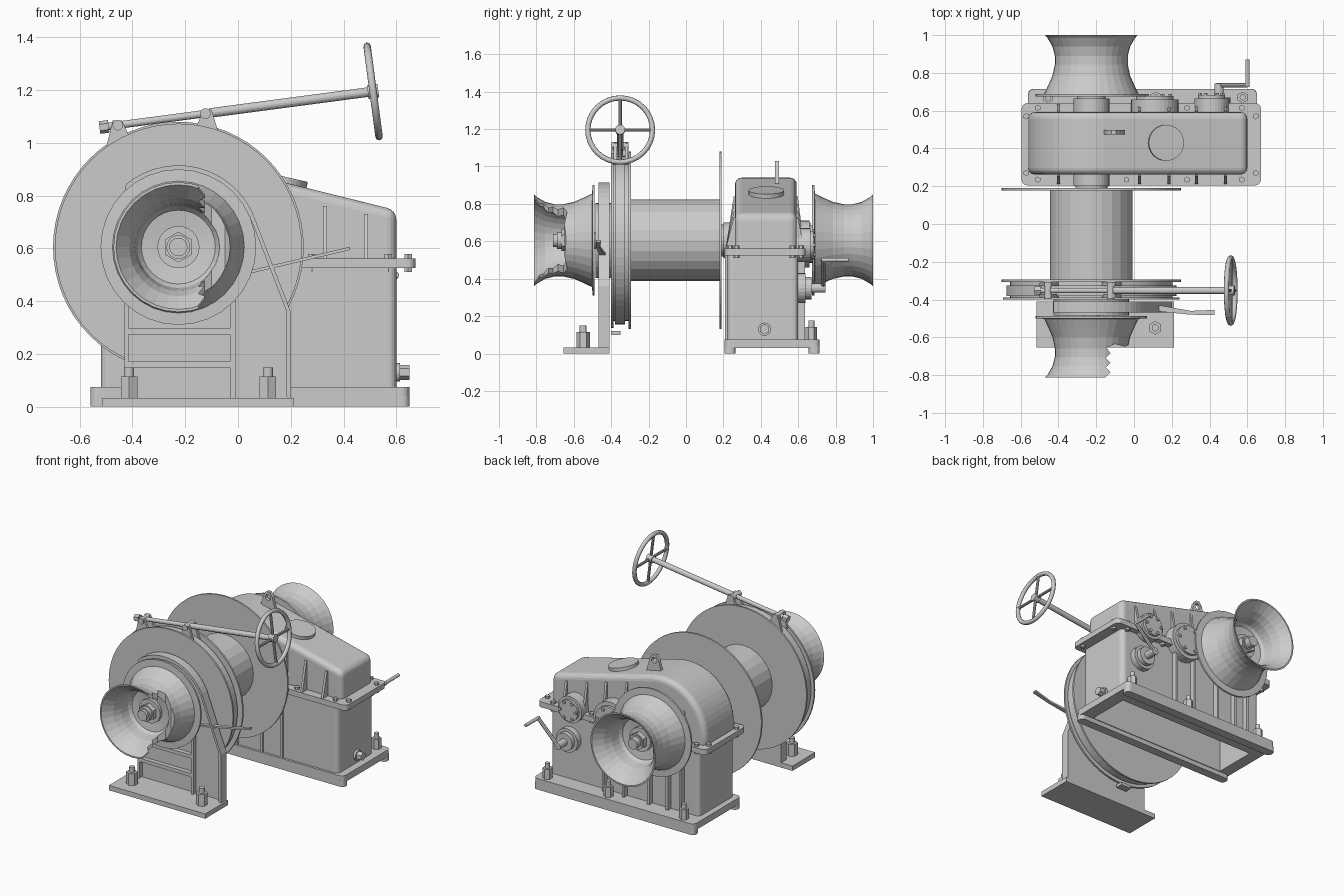
import bpy, bmesh
from math import sin, cos, pi, radians
from mathutils import Vector

if "Cube" in bpy.data.objects:
    bpy.data.objects.remove(bpy.data.objects["Cube"])

AX, AZ = -0.226, 0.605            # main shaft axis (runs along y)

def mesh_obj(name, bm):
    bmesh.ops.recalc_face_normals(bm, faces=bm.faces)
    me = bpy.data.meshes.new(name)
    bm.to_mesh(me)
    bm.free()
    ob = bpy.data.objects.new(name, me)
    bpy.context.collection.objects.link(ob)
    return ob

def prism(name, pts, a, b, axis='y'):
    """Extrude a 2D profile from a to b (xz profile along y, or xy profile along z)."""
    bm = bmesh.new()
    mk = (lambda p, t: (p[0], t, p[1])) if axis == 'y' else (lambda p, t: (p[0], p[1], t))
    lo, hi = ([bm.verts.new(mk(p, t)) for p in pts] for t in (a, b))
    bm.faces.new(lo)
    bm.faces.new(hi)
    for i in range(len(pts)):
        j = (i + 1) % len(pts)
        bm.faces.new((lo[i], lo[j], hi[j], hi[i]))
    return mesh_obj(name, bm)

def rbox(name, x0, x1, y0, y1, z0, z1, r=0):
    """Box, with vertical corners rounded when r > 0."""
    if not r:
        return prism(name, [(x0, y0), (x1, y0), (x1, y1), (x0, y1)], z0, z1, 'z')
    pts = []
    for k, (cx, cy) in enumerate([(x1 - r, y1 - r), (x0 + r, y1 - r), (x0 + r, y0 + r), (x1 - r, y0 + r)]):
        pts += [(cx + r * cos((k + t / 4) * pi / 2), cy + r * sin((k + t / 4) * pi / 2)) for t in range(5)]
    return prism(name, pts, z0, z1, 'z')

def rod(name, a, b, r, n=24):
    a, b = Vector(a), Vector(b)
    bm = bmesh.new()
    bmesh.ops.create_cone(bm, cap_ends=True, segments=n, radius1=r, radius2=r, depth=(b - a).length)
    ob = mesh_obj(name, bm)
    ob.rotation_euler = (b - a).to_track_quat('Z', 'Y').to_euler()
    ob.location = (a + b) / 2
    return ob

def disc(name, y0, y1, r, n=64, x=AX, z=AZ):
    return rod(name, (x, y0, z), (x, y1, z), r, n)

def lathe(name, prof, n=32):
    """Spin a closed (radius, y) profile round the main shaft."""
    bm = bmesh.new()
    rings = [[bm.verts.new((AX + r * cos(2 * pi * k / n), y, AZ + r * sin(2 * pi * k / n)))
              for r, y in prof] for k in range(n)]
    for k in range(n):
        p, q = rings[k], rings[(k + 1) % n]
        for i in range(len(prof)):
            j = (i + 1) % len(prof)
            bm.faces.new((p[i], p[j], q[j], q[i]))
    return mesh_obj(name, bm)

def cut(ob, cutter):
    m = ob.modifiers.new('cut', 'BOOLEAN')
    m.operation, m.object, m.solver = 'DIFFERENCE', cutter, 'EXACT'
    bpy.context.view_layer.objects.active = ob
    bpy.ops.object.modifier_apply(modifier=m.name)
    bpy.data.objects.remove(cutter)

def bolt(name, x, y, z, s=1.0):
    rod(name + '_nut', (x, y, z), (x, y, z + 0.085 * s), 0.038 * s, 6)
    rod(name + '_stud', (x, y, z), (x, y, z + 0.09 * s + 0.03), 0.02 * s, 12)

def arc(r, a0, a1, n):
    ang = [radians(a0 + (a1 - a0) * i / n) for i in range(n + 1)]
    return [(AX + r * cos(a), AZ + r * sin(a)) for a in ang]

# gearbox lower case and base frame, hollow from below, on two foot rails
case = rbox('gearbox_case', -0.52, 0.6, 0.22, 0.6, 0.04, 0.53, 0.03)
base = rbox('gearbox_base', -0.56, 0.65, 0.205, 0.715, 0.03, 0.075, 0.03)
for part in (case, base):
    cut(part, rbox('cavity', -0.48, 0.56, 0.27, 0.56, -0.1, 0.48))
for i, y in enumerate((0.205, 0.655)):
    rbox(f'foot_rail_{i}', -0.56, 0.65, y, y + 0.06, 0, 0.04, 0.025)
for i, x in enumerate((-0.455, 0.115, 0.575)):
    bolt(f'base_bolt_{i}', x, 0.67, 0.075, 0.8)

# split flange with bolts
rbox('split_flange', -0.595, 0.672, 0.205, 0.64, 0.525, 0.562, 0.03)
for i, (x, y) in enumerate([(-0.57, .27), (-0.57, .57), (.645, .27), (.645, .57), (-.51, .235),
                            (.57, .235), (.28, .235), (-.04, .235), (-.51, .615), (.57, .615), (.28, .615)]):
    rod(f'flange_bolt_{i}', (x, y, 0.51), (x, y, 0.578), 0.016, 6)

# domed cover: arc over the shaft, sloping to the right end
cover = prism('gearbox_cover', [(0.6, 0.53), (0.6, 0.745)] + arc(0.335, 73, 193, 20), 0.262, 0.592)
m = cover.modifiers.new('bevel', 'BEVEL')
m.width, m.segments, m.limit_method, m.angle_limit = 0.035, 4, 'ANGLE', radians(50)
rod('inspection_hatch', (0.16, 0.43, 0.82), (0.172, 0.43, 0.873), 0.095, 32)
lug = prism('lifting_lug', [(-0.16, 0.93), (-0.05, 0.91), (-0.075, 1.0), (-0.095, 1.028),
                            (-0.12, 1.028), (-0.14, 1.0)], 0.475, 0.497)
cut(lug, disc('lug_cutter', 0.4, 0.6, 0.02, 16, -0.107, 0.99))

# stiffening ribs on cover (tapered) and case
for i, (x, zt) in enumerate([(-0.4, .76), (0.03, .84), (0.185, .8), (0.33, .76), (0.485, .73)]):
    for s, y0, y1 in ((0, 0.27, 0.21), (1, 0.585, 0.635)):
        rib = rbox(f'cover_rib_{i}_{s}', x - .008, x + .008, y0, y1, 0.55, zt)
        for v in rib.data.vertices:
            if v.co.z > 0.6 and abs(v.co.y - y1) < 1e-4:
                v.co.y = y0 + (y1 - y0) * 0.25
for i, x in enumerate((-0.4, -0.3, -0.16, 0.03, 0.18)):
    rbox(f'case_rib_back_{i}', x - .008, x + .008, 0.59, 0.635, 0.07, 0.53)
    rbox(f'case_rib_front_{i}', x - .008, x + .008, 0.208, 0.24, 0.07, 0.53)

# bearing housings with bolted caps
for nm, x, z, r, y0, y1 in (('main_back', AX, AZ, .095, .55, .665), ('main_front', AX, AZ, .095, .3, .2),
                            ('middle', .11, .585, .125, .55, .66), ('input', .41, .58, .09, .55, .665)):
    d = 1 if y1 > y0 else -1
    disc(nm + '_bearing', y0, y1, r, 32, x, z)
    disc(nm + '_cap', y1, y1 + d * .018, r * .8, 32, x, z)
    for k in range(6):
        disc(f'{nm}_cap_bolt_{k}', y1, y1 + d * .028, 0.011, 6,
             x + r * .65 * cos(k * pi / 3), z + r * .65 * sin(k * pi / 3))

# pump with hand crank, drain plug
for nm, y0, y1, r in (('body', .58, .64, .08), ('cap', .64, .67, .06), ('spindle', .66, .745, .025)):
    disc('pump_' + nm, y0, y1, r, 24, 0.45, 0.35)
rod('crank_arm', (0.44, 0.735, 0.34), (0.6, 0.735, 0.5), 0.012, 8)
rod('crank_handle', (0.6, 0.725, 0.5), (0.6, 0.87, 0.5), 0.011, 12)
rod('drain_boss', (0.59, 0.42, 0.13), (0.615, 0.42, 0.13), 0.035, 24)
rod('drain_plug', (0.61, 0.42, 0.13), (0.65, 0.42, 0.13), 0.028, 6)

# main shaft, rope drum, flanges, brake drum, stand bearing
for nm, y0, y1, r, n in (('main_shaft', -.69, .86, .045, 24), ('shaft_collar', .17, .21, .085, 24),
                         ('rope_drum', -.3, .18, .218, 24), ('drum_flange_back', .178, .19, .475, 64),
                         ('drum_flange_front', -.307, -.295, .475, 64), ('brake_drum', -.395, -.3, .43, 64),
                         ('brake_flange', -.4, -.388, .468, 64), ('brake_band', -.38, -.325, .45, 64),
                         ('stand_bearing', -.485, -.4, .2, 32)):
    disc(nm, y0, y1, r, n)

# brake lugs, tightening screw and handwheel
for i, y in enumerate((-0.388, -0.327)):
    prism(f'brake_lug_left_{i}', [(-.5, .98), (-.4, 1.0), (-.44, 1.085), (-.475, 1.085)], y, y + 0.018)
    prism(f'brake_lug_right_{i}', [(-.17, 1.03), (-.065, 1.01), (-.1, 1.125), (-.13, 1.13)], y, y + 0.018)
rbox('band_foot', -0.27, -0.19, -0.4, -0.35, 0.1, 0.12)
P, Q = Vector((-0.525, -0.352, 1.058)), Vector((0.512, -0.352, 1.195))
D = (Q - P).normalized()
rod('brake_screw', P, Q + D * 0.015, 0.014, 16)
rod('screw_sleeve', P + D * 0.42, Q, 0.018, 16)
rod('screw_end_nut', P, P + D * 0.035, 0.024, 6)
for i, t in enumerate((0.07, 0.405)):
    c = P + D * t
    rod(f'trunnion_{i}', c - Vector((0, .045, 0)), c + Vector((0, .045, 0)), 0.02, 16)
bpy.ops.mesh.primitive_torus_add(major_segments=32, minor_segments=8, major_radius=0.173,
                                 minor_radius=0.014, location=Q, rotation=D.to_track_quat('Z', 'Y').to_euler())
bpy.context.object.name = 'handwheel_rim'
bpy.ops.object.shade_smooth_by_angle(angle=radians(60))
for i, d in enumerate((Vector((-D.z, 0, D.x)), Vector((0, 1, 0)))):
    rod(f'handwheel_spokes_{i}', Q - d * 0.172, Q + d * 0.172, 0.009, 10)
rod('handwheel_hub', Q - D * 0.02, Q + D * 0.02, 0.026, 20)

# front stand: arched plate with raised rim, cross bars and base
outline = [(-0.43, 0.02), (0.2, 0.02), (0.2, 0.36)] + arc(0.31, 25, 130, 14) + [(-0.43, 0.78)]
prism('stand_plate', outline, -0.435, -0.41)
inner = [(-0.15 + (x + 0.15) * 0.95, 0.45 + (z - 0.45) * 0.95) for x, z in outline]
for i in range(1, len(outline)):
    j = (i + 1) % len(outline)
    prism(f'stand_rim_{i}', [outline[i], outline[j], inner[j], inner[i]], -0.468, -0.41)
for i, z in enumerate((0.16, 0.285)):
    rbox(f'stand_bar_{i}', -0.42, -0.015, -0.465, -0.42, z - 0.012, z + 0.012)
rbox('stand_post', -0.03, -0.01, -0.465, -0.42, 0.02, 0.42)
rbox('stand_base', -0.515, 0.212, -0.655, -0.41, 0, 0.033)
for i, x in enumerate((-0.413, 0.113)):
    bolt(f'stand_bolt_{i}', x, -0.55, 0.033, 0.95)

# clutch lever
lever = prism('clutch_lever', [(.02, -.41), (0, -.45), (.3, -.48), (.425, -.482), (.425, -.455), (.3, -.46)],
              0.494, 0.506, 'z')
for v in lever.data.vertices:
    v.co.z += 0.1 * max(0, v.co.x) / 0.425

# flared warping heads at both ends of the shaft (d measured from the inner flange)
HEAD = [(0.07, 0), (0.295, 0), (0.295, 0.012), (0.25, 0.014), (0.228, 0.06), (0.206, 0.11), (0.193, 0.17),
        (0.193, 0.215), (0.206, 0.265), (0.232, 0.31), (0.246, 0.325), (0.236, 0.325), (0.186, 0.265),
        (0.165, 0.215), (0.155, 0.15), (0.14, 0.13), (0.07, 0.12)]
front = lathe('front_warping_head', [(r, -0.488 - d) for r, d in HEAD])
lathe('back_warping_head', [(r, 0.675 + d) for r, d in HEAD])
# jagged cutaway on the front head
cut(front, prism('cutaway', [(-.14, -.9), (-.15, -.81), (-.125, -.785), (-.15, -.76), (-.125, -.735),
                             (-.15, -.71), (-.125, -.685), (-.145, -.655), (-.1, -.635), (-.05, -.65),
                             (0.0, -.63), (.2, -.65), (.2, -.9)], 0.2, 1.0, 'z'))
for nm, y, s in (('front', -0.6, -1), ('back', 0.79, 1)):
    disc(nm + '_hub', y - 0.03, y + 0.03, 0.08, 24)
    disc(nm + '_hub_nut', y, y + s * 0.065, 0.058, 6)
    disc(nm + '_shaft_tip', y + s * 0.06, y + s * 0.11, 0.035, 16)
